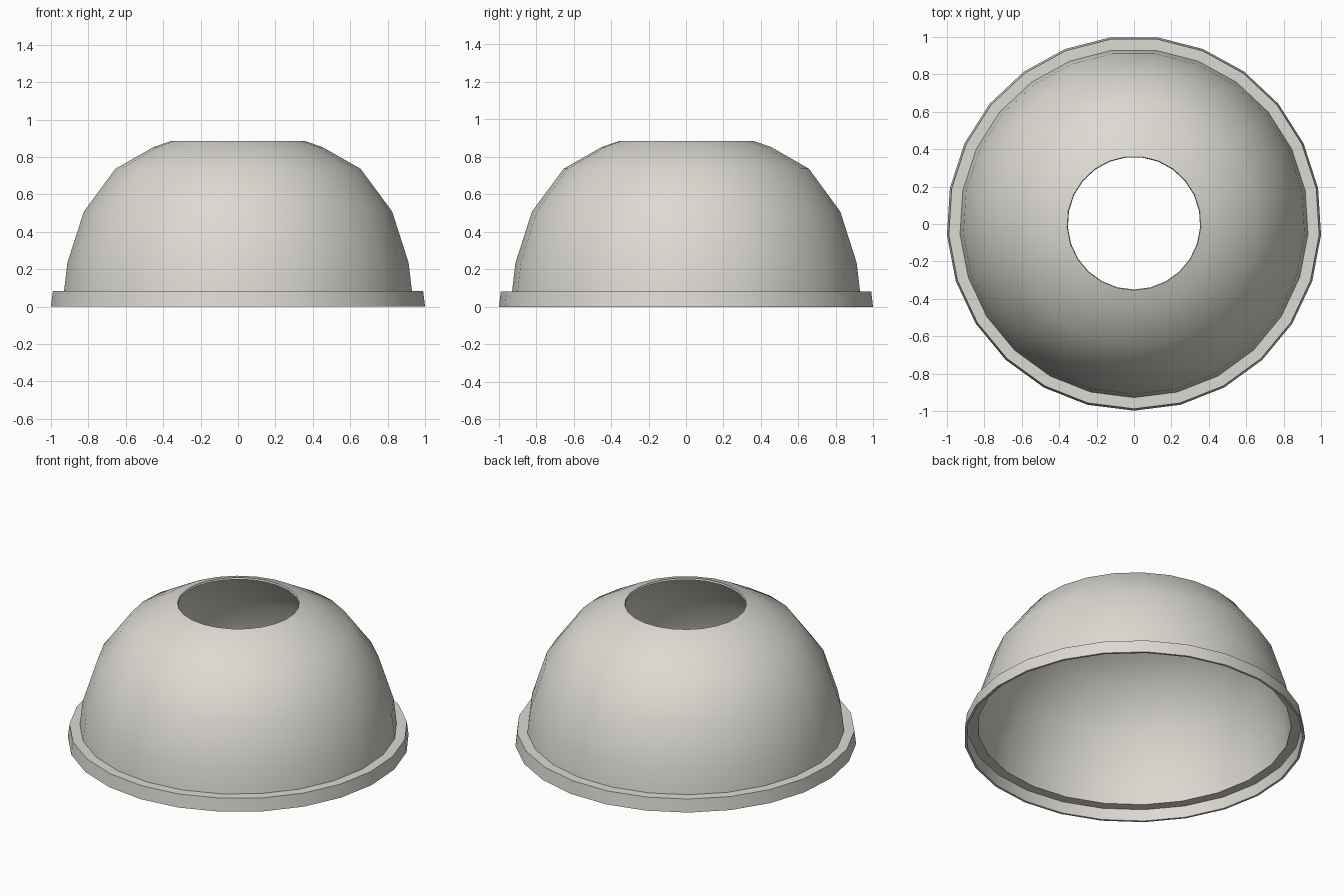
import bpy
import bmesh
import math

if "Cube" in bpy.data.objects:
    bpy.data.objects.remove(bpy.data.objects["Cube"])

SIDES = 25          # odd count: one corner points to the front
Y_SHIFT = 0.004     # recentres the odd-sided outline

# Closed cross-section (radius, height) of a thin shell
OUTER = [(1.002, 0.0), (0.992, 0.083), (0.932, 0.083), (0.914, 0.235),
         (0.826, 0.508), (0.657, 0.737), (0.453, 0.853), (0.358, 0.886)]
INNER = [(0.354, 0.876), (0.448, 0.843), (0.650, 0.729), (0.817, 0.503),
         (0.904, 0.233), (0.921, 0.072), (0.981, 0.072), (0.988, 0.0)]


def revolve(name, profile, material):
    bm = bmesh.new()
    rings = []
    for i in range(SIDES):
        a = -math.pi / 2 + 2 * math.pi * i / SIDES
        rings.append([bm.verts.new((r * math.cos(a), r * math.sin(a) + Y_SHIFT, z))
                      for r, z in profile])
    n = len(profile)
    for i in range(SIDES):
        p, q = rings[i], rings[(i + 1) % SIDES]
        for j in range(n):
            k = (j + 1) % n
            bm.faces.new((p[j], q[j], q[k], p[k]))
    bmesh.ops.recalc_face_normals(bm, faces=bm.faces)
    mesh = bpy.data.meshes.new(name)
    bm.to_mesh(mesh)
    bm.free()
    mesh.materials.append(material)
    obj = bpy.data.objects.new(name, mesh)
    bpy.context.collection.objects.link(obj)
    return obj


# Single warm off-white colour
shell_mat = bpy.data.materials.new("warm off white")
shell_mat.diffuse_color = (0.72, 0.70, 0.645, 1)
shell_mat.use_nodes = True
shell_mat.node_tree.nodes["Principled BSDF"].inputs["Base Color"].default_value = shell_mat.diffuse_color

# Open dome with stepped rim
dome = revolve("dome_shell", OUTER + INNER, shell_mat)
bpy.context.view_layer.objects.active = dome
dome.select_set(True)
bpy.ops.object.shade_smooth_by_angle(angle=math.radians(32))
